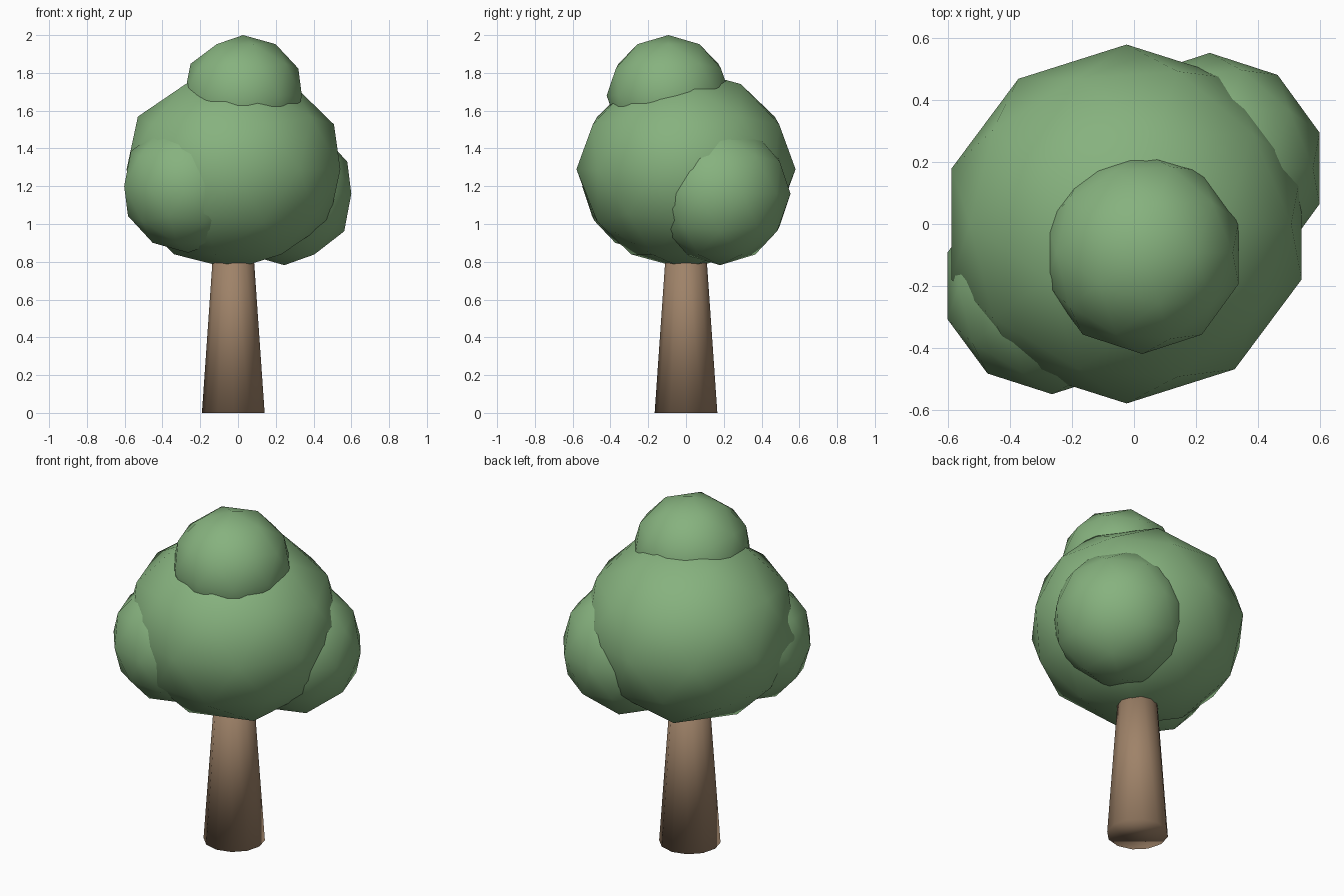
import bpy

if "Cube" in bpy.data.objects:
    bpy.data.objects.remove(bpy.data.objects["Cube"])


def material(name, rgb):
    mat = bpy.data.materials.new(name)
    mat.diffuse_color = (*rgb, 1.0)
    mat.use_nodes = True
    mat.node_tree.nodes["Principled BSDF"].inputs["Base Color"].default_value = mat.diffuse_color
    return mat


leaf_green = material("leaf green", (0.24, 0.445, 0.21))
bark_brown = material("bark brown", (0.345, 0.225, 0.14))


def finish(name, mat):
    """Name, colour and fully smooth the active object."""
    obj = bpy.context.object
    obj.name = obj.data.name = name
    obj.data.materials.append(mat)
    bpy.ops.object.transform_apply(location=False, rotation=False, scale=True)
    bpy.ops.object.shade_smooth()
    return obj


def foliage(name, centre, radii):
    bpy.ops.mesh.primitive_ico_sphere_add(subdivisions=2, radius=1, location=centre)
    bpy.context.object.scale = radii
    finish(name, leaf_green)


# Tapered trunk, running up into the crown
trunk_height = 0.95
bpy.ops.mesh.primitive_cone_add(vertices=12, radius1=0.166, radius2=0.1, depth=trunk_height,
                                location=(-0.025, 0, trunk_height / 2))
finish("trunk", bark_brown)

# Main crown with three smaller clumps
foliage("main_crown", (-0.024, 0, 1.29), (0.595, 0.58, 0.53))
foliage("top_clump", (0.027, -0.093, 1.68), (0.327, 0.327, 0.32))
foliage("left_clump", (-0.265, -0.2, 1.2), (0.355, 0.35, 0.352))
foliage("right_clump", (0.245, 0.18, 1.16), (0.373, 0.373, 0.378))
